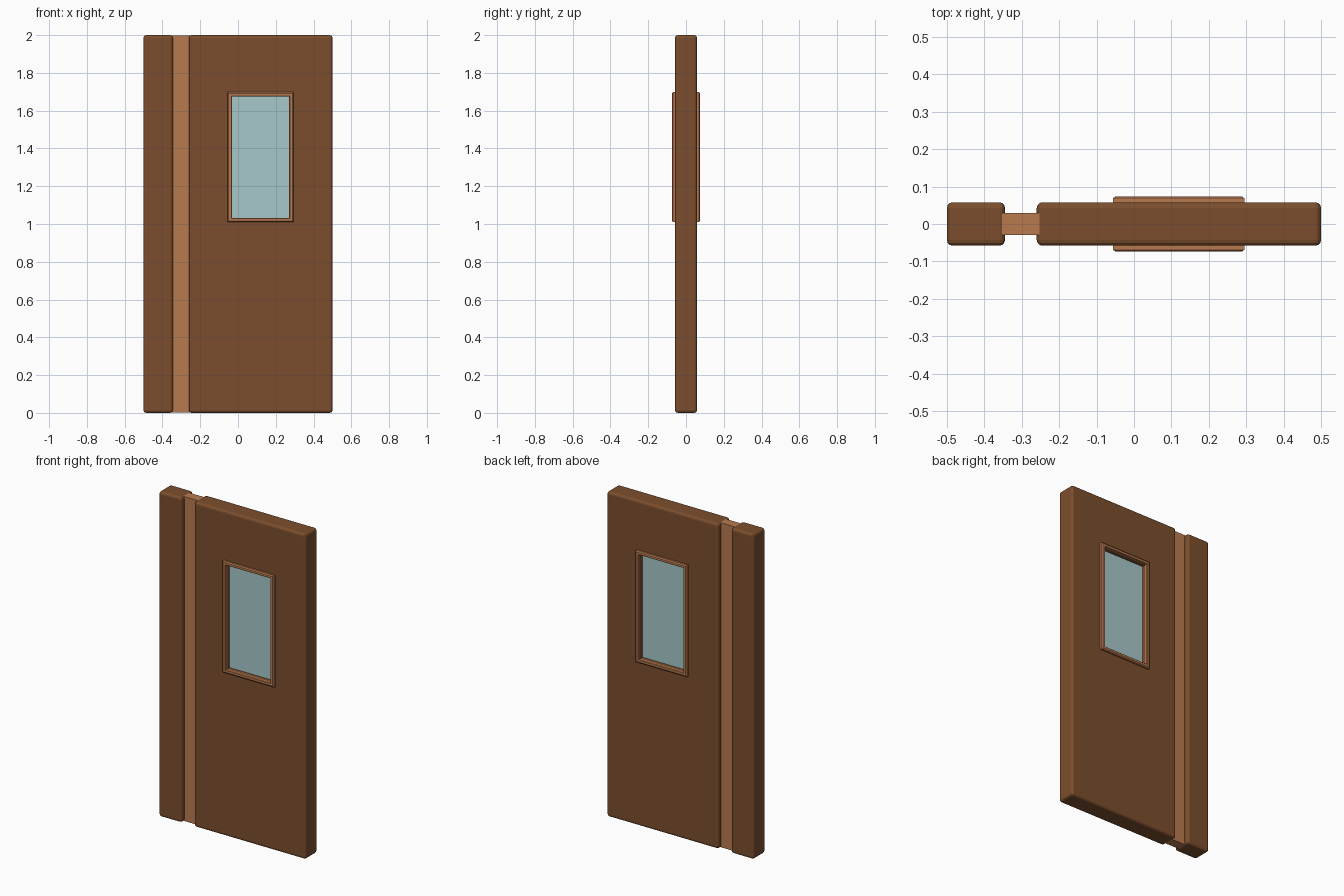
import bpy, bmesh

if "Cube" in bpy.data.objects:
    bpy.data.objects.remove(bpy.data.objects["Cube"])


def material(name, rgb):
    m = bpy.data.materials.new(name)
    m.diffuse_color = (*rgb, 1)
    m.use_nodes = True
    m.node_tree.nodes["Principled BSDF"].inputs["Base Color"].default_value = m.diffuse_color
    return m


wood = material("dark_wood", (0.202, 0.076, 0.026))
trim = material("light_wood", (0.485, 0.195, 0.080))
glass = material("window_glass", (0.39, 0.58, 0.58))


def box(name, x0, x1, y0, y1, z0, z1, mat, bevel=0):
    bpy.ops.mesh.primitive_cube_add(
        size=1, location=((x0 + x1) / 2, (y0 + y1) / 2, (z0 + z1) / 2))
    ob = bpy.context.object
    ob.name = name
    ob.scale = (x1 - x0, y1 - y0, z1 - z0)
    bpy.ops.object.transform_apply(location=False, rotation=False, scale=True)
    ob.data.materials.append(mat)
    if bevel:
        mod = ob.modifiers.new("rounded_edges", 'BEVEL')
        mod.width = bevel
        mod.segments = 3
        bpy.ops.object.modifier_apply(modifier=mod.name)
    return ob


# Door leaves and recessed strip between them
T = 0.058
box("narrow_panel", -0.5, -0.345, -T, T, 0, 2, wood, 0.015)
door = box("wide_panel", -0.26, 0.5, -T, T, 0, 2, wood, 0.015)
box("recessed_strip", -0.355, -0.25, -0.029, 0.029, 0.002, 1.998, trim)

# Window opening through the wide panel
X0, X1, Z0, Z1 = -0.032, 0.271, 1.032, 1.676
cutter = box("window_cutter", X0, X1, -0.2, 0.2, Z0, Z1, wood)
mod = door.modifiers.new("window_opening", 'BOOLEAN')
mod.operation = 'DIFFERENCE'
mod.solver = 'EXACT'
mod.object = cutter
bpy.context.view_layer.objects.active = door
bpy.ops.object.modifier_apply(modifier=mod.name)
bpy.data.objects.remove(cutter)

# Glass pane set back inside the opening
box("glass_pane", X0 - 0.005, X1 + 0.005, -0.035, 0.035,
    Z0 - 0.005, Z1 + 0.005, glass)


def window_frame(name, side):
    """Rectangular ring swept from (outward offset, depth) profile points."""
    bm = bmesh.new()
    profile = [(0, T - 0.001), (0, 0.071), (0.003, 0.074),
               (0.017, 0.074), (0.024, 0.069), (0.024, T - 0.001)]
    loops = []
    for o, y in profile:
        ox, oz = o, o * 0.9
        loops.append([bm.verts.new((x, side * y, z)) for x, z in (
            (X0 - ox, Z0 - oz), (X1 + ox, Z0 - oz),
            (X1 + ox, Z1 + oz), (X0 - ox, Z1 + oz))])
    for i, a in enumerate(loops):
        b = loops[(i + 1) % len(loops)]
        for k in range(4):
            j = (k + 1) % 4
            bm.faces.new((a[k], a[j], b[j], b[k]))
    bmesh.ops.recalc_face_normals(bm, faces=bm.faces)
    me = bpy.data.meshes.new(name)
    bm.to_mesh(me)
    bm.free()
    me.materials.append(trim)
    bpy.context.collection.objects.link(bpy.data.objects.new(name, me))


# Trim on both faces of the door
window_frame("front_window_frame", -1)
window_frame("back_window_frame", 1)
